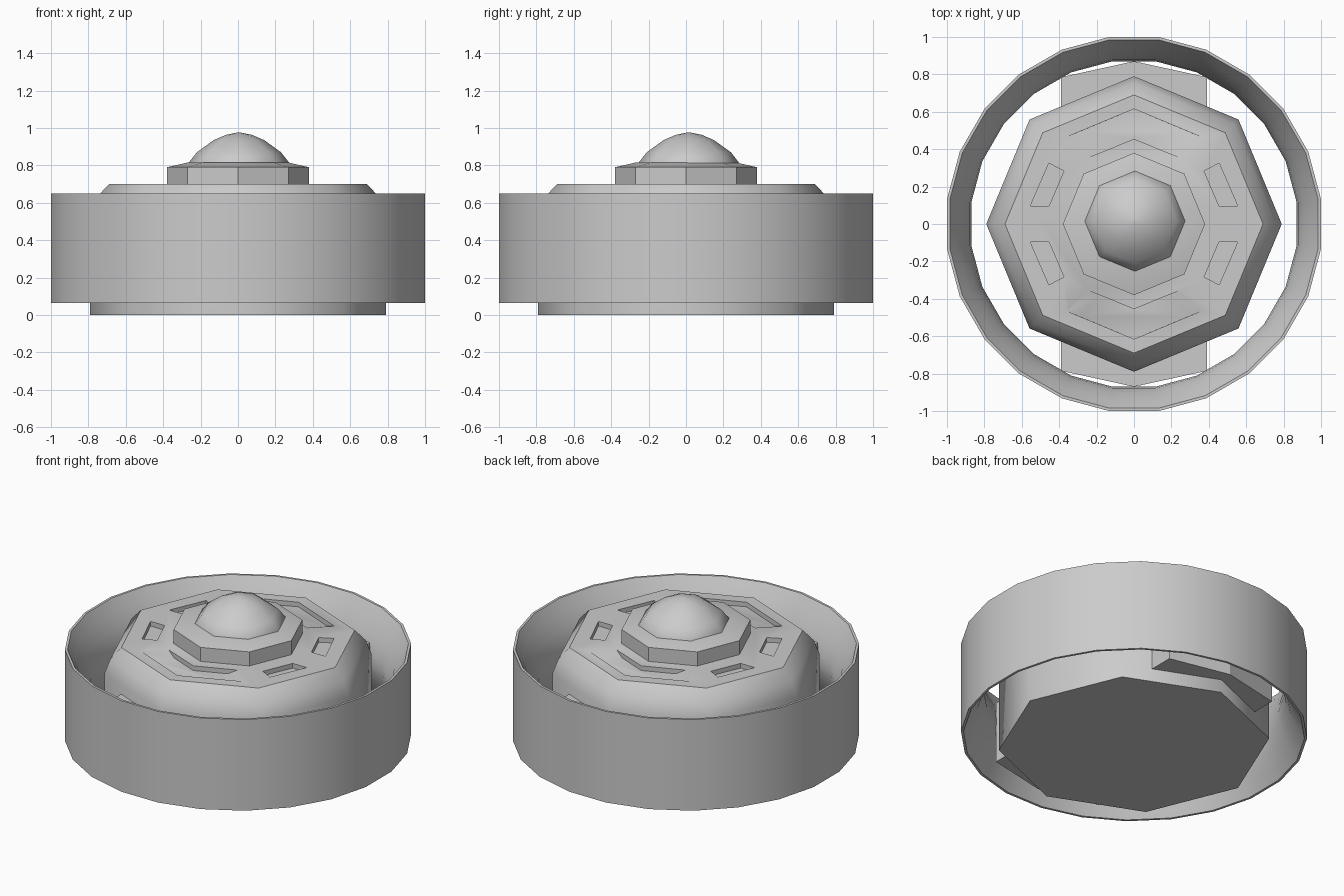
import bpy, bmesh, math

if "Cube" in bpy.data.objects:
    bpy.data.objects.remove(bpy.data.objects["Cube"])


def finish(bm, name, angle):
    bmesh.ops.recalc_face_normals(bm, faces=bm.faces)
    me = bpy.data.meshes.new(name)
    bm.to_mesh(me)
    bm.free()
    ob = bpy.data.objects.new(name, me)
    bpy.context.collection.objects.link(ob)
    if angle:
        smooth(ob, angle)
    return ob


def smooth(ob, angle):
    bpy.ops.object.select_all(action='DESELECT')
    ob.select_set(True)
    bpy.context.view_layer.objects.active = ob
    bpy.ops.object.shade_smooth_by_angle(angle=math.radians(angle))


def lathe(name, profile, sides, angle, offset=0.0, closed=False, centre=(0, 0)):
    """Revolve an (r, z) profile; open profiles get end caps, closed ones make a tube."""
    bm = bmesh.new()
    rings = []
    for r, z in profile:
        ring = []
        for i in range(sides):
            a = 2 * math.pi * i / sides + offset
            ring.append(bm.verts.new((centre[0] + r * math.cos(a), centre[1] + r * math.sin(a), z)))
        rings.append(ring)
    pairs = list(zip(rings, rings[1:]))
    if closed:
        pairs.append((rings[-1], rings[0]))
    else:
        bm.faces.new(rings[0])
        bm.faces.new(rings[-1])
    for a, b in pairs:
        for i in range(sides):
            j = (i + 1) % sides
            bm.faces.new((a[i], a[j], b[j], b[i]))
    bmesh.ops.remove_doubles(bm, verts=bm.verts, dist=1e-5)
    return finish(bm, name, angle)


def prism(name, low, high, z0, z1):
    """Join a lower outline to an upper outline."""
    bm = bmesh.new()
    a = [bm.verts.new((x, y, z0)) for x, y in low]
    b = [bm.verts.new((x, y, z1)) for x, y in high]
    bm.faces.new(a)
    bm.faces.new(b)
    for i in range(len(a)):
        j = (i + 1) % len(a)
        bm.faces.new((a[i], a[j], b[j], b[i]))
    return finish(bm, name, 0)


# Outer ring: straight outside, bulging inside
k = 1 / math.cos(math.radians(7.5))
ring_profile = [(1.0, .065), (1.0, .65), (.985, .65), (.945, .58), (.905, .50), (.878, .42),
                (.87, .357), (.878, .295), (.905, .215), (.945, .135), (.985, .065)]
lathe("outer_ring", [(r * k, z) for r, z in ring_profile], 24, 35,
      offset=math.radians(7.5), closed=True)

# Eight-sided body with rounded shoulder
body = lathe("body", [(.79, 0), (.79, .54), (.755, .63), (.69, .70)], 8, 0)

# Recessed panels cut into the body top
slot = [(-.455, .325), (-.375, .283), (-.455, .095), (-.555, .095)]
vee_top = [(-.36, .465), (0, .615), (.36, .465), (.245, .355), (0, .455), (-.245, .355)]
vee_low = [(-.29, .494), (0, .615), (.29, .494), (.19, .377), (0, .455), (-.19, .377)]


def flip(points, sx, sy):
    return [(x * sx, y * sy) for x, y in points]


cutters = []
for sy in (1, -1):
    # upper outline meets the body top exactly at z = .70, then rises past it
    steep = [(t[0] + (t[0] - l[0]) * .1, t[1] + (t[1] - l[1]) * .1) for t, l in zip(vee_top, vee_low)]
    cutters.append(prism("vee_cutter", flip(vee_low, 1, sy), flip(steep, 1, sy), .67, .703))
    for sx in (1, -1):
        pts = flip(slot, sx, sy)
        cutters.append(prism("slot_cutter", pts, pts, .67, .75))
for c in cutters:
    c.hide_render = True
    m = body.modifiers.new("recess", 'BOOLEAN')
    m.operation = 'DIFFERENCE'
    m.solver = 'EXACT'
    m.object = c
bpy.context.view_layer.update()
deps = bpy.context.evaluated_depsgraph_get()
cut_mesh = bpy.data.meshes.new_from_object(body.evaluated_get(deps))
body.modifiers.clear()
body.data = cut_mesh
for c in cutters:
    bpy.data.objects.remove(c)
smooth(body, 46)

# Hub and dome on top
lathe("hub", [(.38, .69), (.38, .79), (.27, .815)], 8, 20)
lathe("dome", [(.27, .80), (.268, .815), (.225, .87), (.135, .935), (.07, .963), (0.0, .975)][:5] + [(.012, .975)],
      8, 60, centre=(.005, .015))

# Struts joining body to ring, front and back
strut = [(-.39, .45), (.39, .45), (.39, .785), (0, .87), (-.39, .785)]
for name, sy in (("back_strut", 1), ("front_strut", -1)):
    pts = flip(strut, 1, sy)
    prism(name, pts, pts, .085, .48)
